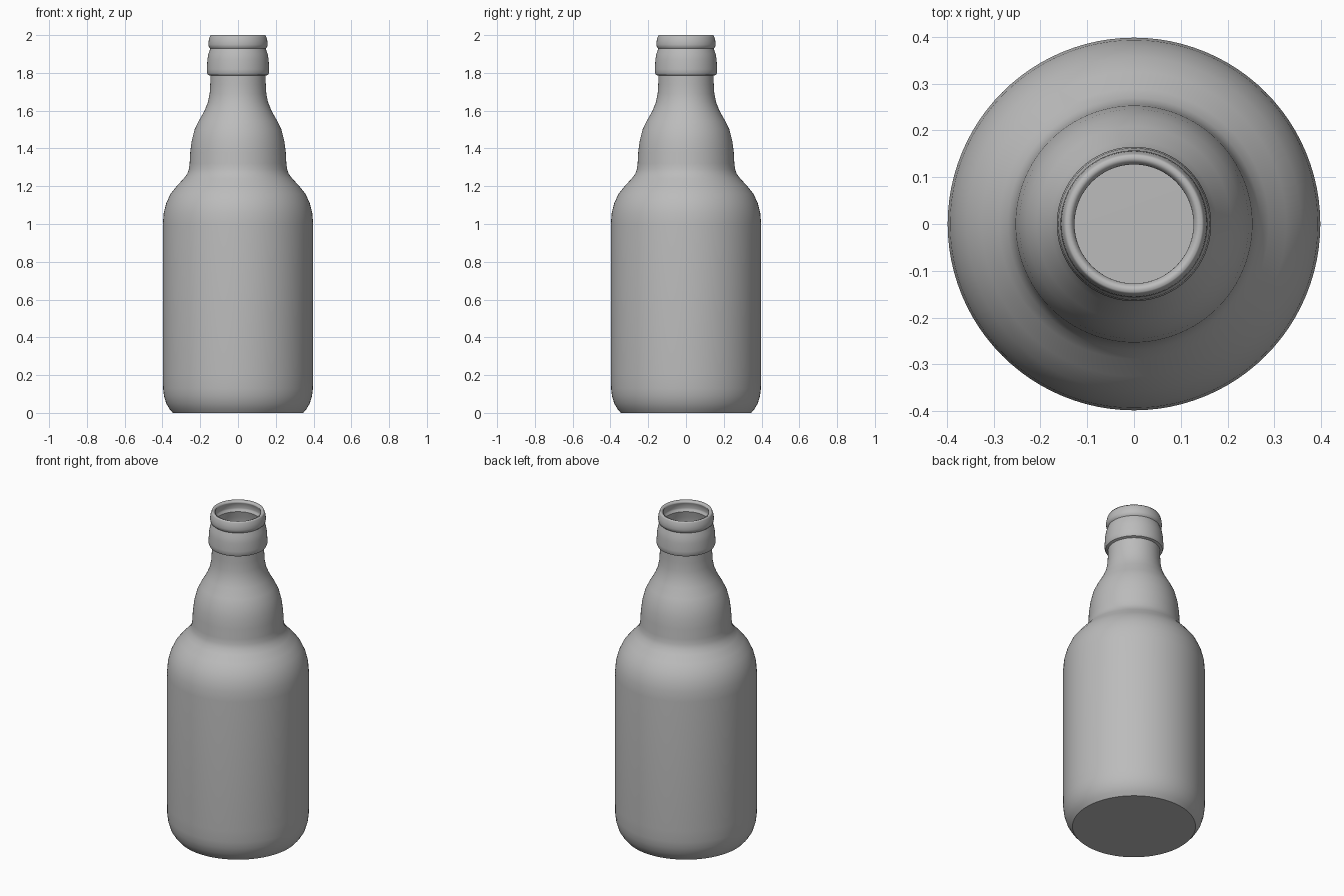
import bpy
import bmesh
import math

cube = bpy.data.objects.get("Cube")
if cube:
    bpy.data.objects.remove(cube, do_unlink=True)

# Plain grey glass
glass = bpy.data.materials.new("grey_glass")
glass.use_nodes = True
glass.diffuse_color = (0.5, 0.5, 0.5, 1)
glass.node_tree.nodes["Principled BSDF"].inputs["Base Color"].default_value = (0.5, 0.5, 0.5, 1)

# Outer profile as (radius, height), grouped by part of the bottle
base = [(0, 0), (0.345, 0), (0.362, 0.02), (0.38, 0.05), (0.392, 0.09), (0.397, 0.13), (0.398, 0.2)]
shoulder = [(0.398, 1.0), (0.393, 1.06), (0.38, 1.11), (0.357, 1.16), (0.325, 1.2),
            (0.288, 1.24), (0.269, 1.265), (0.26, 1.29)]
bulge = [(0.256, 1.32), (0.253, 1.38), (0.245, 1.44), (0.23, 1.5), (0.208, 1.545)]
neck = [(0.177, 1.6), (0.159, 1.645), (0.15, 1.69), (0.147, 1.74), (0.146, 1.785)]
collar = [(0.16, 1.79), (0.165, 1.802), (0.165, 1.82), (0.162, 1.87), (0.157, 1.9), (0.147, 1.928)]
lip = [(0.154, 1.935), (0.157, 1.95), (0.155, 1.97), (0.15, 1.99), (0.145, 2.0)]
profile = base + shoulder + bulge + neck + collar + lip

# Lathe the profile around the vertical axis
bm = bmesh.new()
verts = [bm.verts.new((r, 0, z)) for r, z in profile]
edges = [bm.edges.new(pair) for pair in zip(verts, verts[1:])]
bmesh.ops.spin(bm, geom=verts + edges, cent=(0, 0, 0), axis=(0, 0, 1),
               angle=math.tau, steps=96, use_merge=True)
bmesh.ops.remove_doubles(bm, verts=bm.verts, dist=0.0005)
bmesh.ops.recalc_face_normals(bm, faces=bm.faces)
floor = min(bm.faces, key=lambda f: f.calc_center_median().z)
if floor.normal.z > 0:
    bmesh.ops.reverse_faces(bm, faces=bm.faces)
mesh = bpy.data.meshes.new("bottle")
bm.to_mesh(mesh)
bm.free()
mesh.materials.append(glass)
bottle = bpy.data.objects.new("bottle", mesh)
bpy.context.collection.objects.link(bottle)

# Glass wall thickness, open at the mouth
wall = bottle.modifiers.new("wall", 'SOLIDIFY')
wall.thickness = 0.02
wall.offset = -1

# Smooth body with crisp edges at the base, collar and lip
bpy.ops.object.select_all(action='DESELECT')
bottle.select_set(True)
bpy.context.view_layer.objects.active = bottle
bpy.ops.object.shade_smooth_by_angle(angle=math.radians(35))
